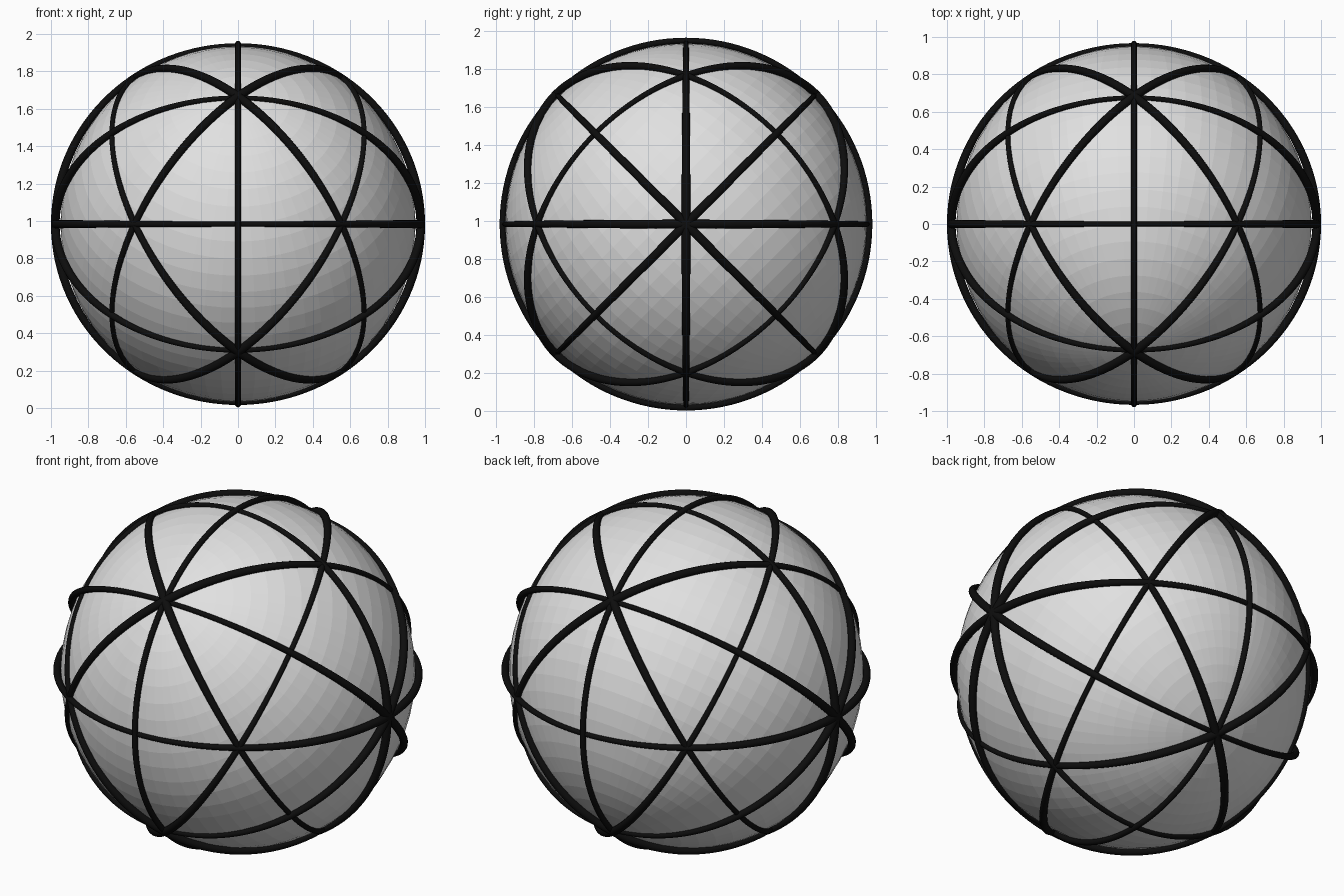
import bpy, bmesh, math
from mathutils import Vector, Matrix

if "Cube" in bpy.data.objects:
    bpy.data.objects.remove(bpy.data.objects["Cube"])

CENTRE = Vector((0, 0, 0.983))
TILT = Matrix.Rotation(math.radians(45), 3, 'X')


def material(name, rgb):
    m = bpy.data.materials.new(name)
    m.diffuse_color = (*rgb, 1)
    m.use_nodes = True
    m.node_tree.nodes["Principled BSDF"].inputs["Base Color"].default_value = m.diffuse_color
    return m


grey = material("light grey", (0.75, 0.75, 0.75))
black = material("black", (0.004, 0.004, 0.004))


def add_object(name, bm, mat, smooth):
    bmesh.ops.recalc_face_normals(bm, faces=bm.faces)
    me = bpy.data.meshes.new(name)
    bm.to_mesh(me)
    bm.free()
    me.materials.append(mat)
    for p in me.polygons:
        p.use_smooth = smooth
    ob = bpy.data.objects.new(name, me)
    ob.location = CENTRE
    bpy.context.collection.objects.link(ob)
    return ob


def ring(name, u, v, end_u, end_v, steps=128, sides=12):
    """Great-circle tube; end = (outer reach, tube radius) along u and v."""
    u, v = (TILT @ Vector(u)).normalized(), (TILT @ Vector(v)).normalized()
    n = u.cross(v)
    bm = bmesh.new()
    loops = []
    for i in range(steps):
        a = 2 * math.pi * i / steps
        w = math.cos(a) ** 2
        reach = end_u[0] * w + end_v[0] * (1 - w)
        r = end_u[1] * w + end_v[1] * (1 - w)
        d = u * math.cos(a) + v * math.sin(a)
        loops.append([bm.verts.new(d * (reach - r + r * math.cos(t)) + n * (r * math.sin(t)))
                      for t in (2 * math.pi * k / sides for k in range(sides))])
    for i in range(steps):
        p, q = loops[i], loops[(i + 1) % steps]
        for k in range(sides):
            j = (k + 1) % sides
            bm.faces.new((p[k], q[k], q[j], p[j]))
    add_object(name, bm, black, True)


# Grey ball, pole tilted forward
bm = bmesh.new()
bmesh.ops.create_uvsphere(bm, u_segments=64, v_segments=32, radius=0.95)
bmesh.ops.rotate(bm, verts=bm.verts, matrix=TILT)
add_object("ball", bm, grey, False)

THICK, THIN = (1.0, 0.023), (0.967, 0.014)
X, Y, Z = (1, 0, 0), (0, 1, 0), (0, 0, 1)

# Four rings through the side axis
for i, v in enumerate((Y, Z, (0, 1, 1), (0, 1, -1))):
    ring(f"side_axis_ring_{i + 1}", X, v, THICK, THIN)

# Ring around the middle
ring("middle_ring", Y, Z, (0.98, 0.016), (0.98, 0.016))

# Four slanted rings through the tilted axes
for i, s in enumerate((1, -1)):
    ring(f"slanted_ring_a_{i + 1}", Z, (1, s, 0), (0.988, 0.023), THIN)
    ring(f"slanted_ring_b_{i + 1}", Y, (1, 0, s), (0.988, 0.023), THIN)
